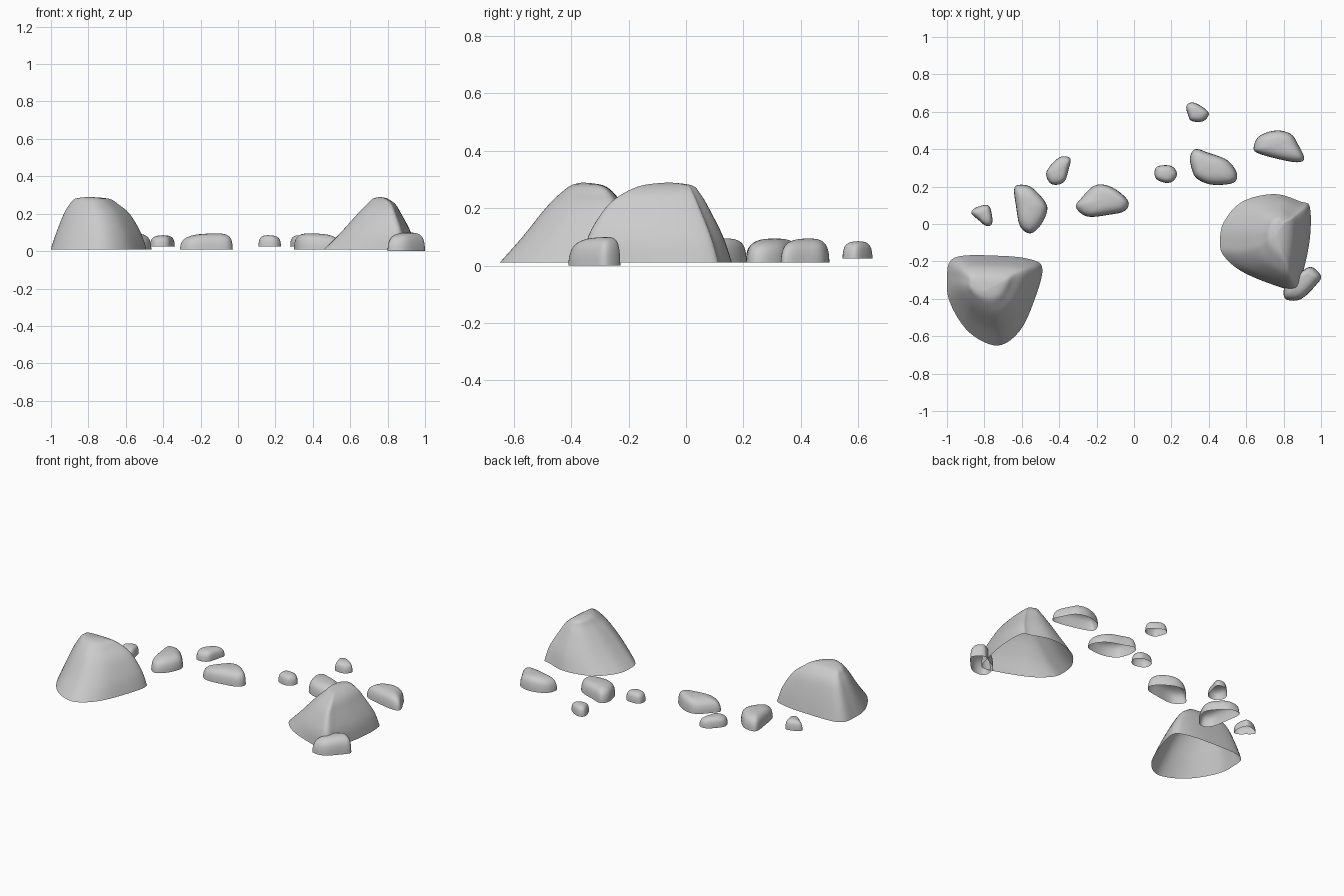
import bpy
import bmesh
from mathutils import Vector

cube = bpy.data.objects.get("Cube")
if cube:
    bpy.data.objects.remove(cube, do_unlink=True)

STONE = bpy.data.materials.new("stone_grey")
STONE.use_nodes = True
colour = (0.6, 0.6, 0.6, 1)
STONE.diffuse_color = colour
STONE.node_tree.nodes["Principled BSDF"].inputs["Base Color"].default_value = colour


def spline(points, steps, closed):
    """Smooth interpolation through points of any dimension."""
    points = [Vector(p) for p in points]
    count = len(points)

    def pick(i):
        return points[i % count] if closed else points[max(0, min(i, count - 1))]

    result = []
    for i in range(count if closed else count - 1):
        a, b, c, d = (pick(i + k) for k in (-1, 0, 1, 2))
        for step in range(steps):
            t = step / steps
            result.append(b + (c - a) * (t / 2)
                          + (a * 2 - b * 5 + c * 4 - d) * (t * t / 2)
                          + (b * 3 - a - c * 3 + d) * (t ** 3 / 2))
    if not closed:
        result.append(points[-1])
    return result


def bounds(outline):
    xs, ys = zip(*outline)
    return min(xs), max(xs), min(ys), max(ys)


def build_rock(name, outline, levels):
    """Loft a clockwise outline (in hundredths) through levels of
    (height, left, right, front, back); the underside stays open."""
    left, right, front, back = bounds(outline)
    loop = [((p.x - left) / (right - left), (p.y - front) / (back - front))
            for p in spline(outline, 6, True)]
    bm = bmesh.new()
    rings = []
    sections = spline(levels, 4, False)
    for z, x_min, x_max, y_min, y_max in sections[:-1]:
        rings.append([bm.verts.new((x_min + u * (x_max - x_min),
                                    y_min + v * (y_max - y_min), z))
                      for u, v in loop])
    z, x_min, x_max, y_min, y_max = sections[-1]
    tip = bm.verts.new(((x_min + x_max) / 2, (y_min + y_max) / 2, z))
    count = len(loop)
    for lower, upper in zip(rings, rings[1:]):
        for j in range(count):
            k = (j + 1) % count
            bm.faces.new((lower[j], upper[j], upper[k], lower[k]))
    for j in range(count):
        bm.faces.new((rings[-1][j], tip, rings[-1][(j + 1) % count]))
    # Work was done in hundredths of a unit
    bmesh.ops.scale(bm, vec=(0.01, 0.01, 0.01), verts=bm.verts)
    for face in bm.faces:
        face.smooth = True
    mesh = bpy.data.meshes.new(name)
    bm.to_mesh(mesh)
    bm.free()
    mesh.materials.append(STONE)
    rock = bpy.data.objects.new(name, mesh)
    bpy.context.collection.objects.link(rock)


DOME = ((0, 1), (.35, .97), (.65, .88), (.85, .7), (.96, .42), (1, 0))


def build_pebble(name, outline, crown, bottom, top):
    """Domed stone whose sections shrink toward the crown point."""
    cx, cy = crown
    left, right, front, back = bounds(outline)
    levels = [(bottom + (top - bottom) * h,
               cx + (left - cx) * s, cx + (right - cx) * s,
               cy + (front - cy) * s, cy + (back - cy) * s) for h, s in DOME]
    build_rock(name, outline, levels)


# Large boulders
build_rock("right_boulder",
           [(-96, -18), (-72, -17), (-55, -19), (-49, -24), (-53, -40),
            (-61, -57), (-73, -65), (-88, -58), (-98, -43), (-100, -30)],
           [(1, -100, -49, -65, -17), (10, -97, -52, -57, -19),
            (20, -93, -58, -49, -22), (25, -90, -64, -44, -25),
            (28, -87, -69, -40, -29), (29, -80, -80, -36, -36)])
build_rock("left_boulder",
           [(46, -10), (48, 1), (58, 12), (75, 16), (89, 12), (94, 9),
            (94, -8), (90, -27), (86, -35), (73, -32), (57, -25), (48, -17)],
           [(1, 46, 94, -35, 16), (10, 55, 92, -34, 13),
            (20, 64, 87, -28, 8), (25, 69, 84, -22, 5),
            (28, 72, 80, -15, 2), (29, 76, 76, -6, -6)])

# Medium stones
build_pebble("right_stone",
             [(-64, 19), (-60, 21), (-54, 19), (-47, 11), (-47, 5),
              (-51, -2), (-56, -5), (-61, -1), (-63, 9)], (-56, 10), 1, 9.5)
build_pebble("middle_stone",
             [(-31, 9), (-28, 14), (-22, 20), (-16, 21), (-9, 18),
              (-3, 12), (-5, 7), (-13, 5), (-25, 4)], (-11, 14), 1, 9.5)
build_pebble("left_stone",
             [(30, 36), (33, 40), (40, 38), (50, 34), (55, 27),
              (53, 22), (42, 21), (34, 24), (31, 29)], (38, 31), 1, 9.5)
build_pebble("back_left_stone",
             [(64, 41), (67, 47), (76, 50), (84, 48), (88, 42),
              (91, 35), (87, 33), (76, 35), (66, 38)], (77, 43), 1, 9.5)
build_pebble("front_left_stone",
             [(80, -36), (82, -30), (90, -25), (95, -23), (100, -28),
              (97, -33), (91, -39), (86, -41), (81, -40)], (92, -27), 0, 10)

# Small pebbles
build_pebble("right_pebble",
             [(-87, 6), (-84, 9), (-78, 10), (-76, 5), (-76, 0),
              (-79, -1), (-83, 2)], (-80, 6), 2.5, 8.5)
build_pebble("middle_right_pebble",
             [(-47, 27), (-44, 32), (-39, 36), (-34, 35), (-35, 29),
              (-37, 23), (-41, 21), (-45, 22)], (-40, 29), 2.5, 8.5)
build_pebble("middle_left_pebble",
             [(11, 28), (13, 31), (20, 31), (23, 27), (21, 23),
              (17, 22), (12, 24)], (16, 27), 2.5, 8.5)
build_pebble("back_pebble",
             [(28, 63), (31, 65), (36, 63), (40, 59), (37, 55),
              (31, 55), (29, 58)], (33, 60), 2.5, 8.5)
